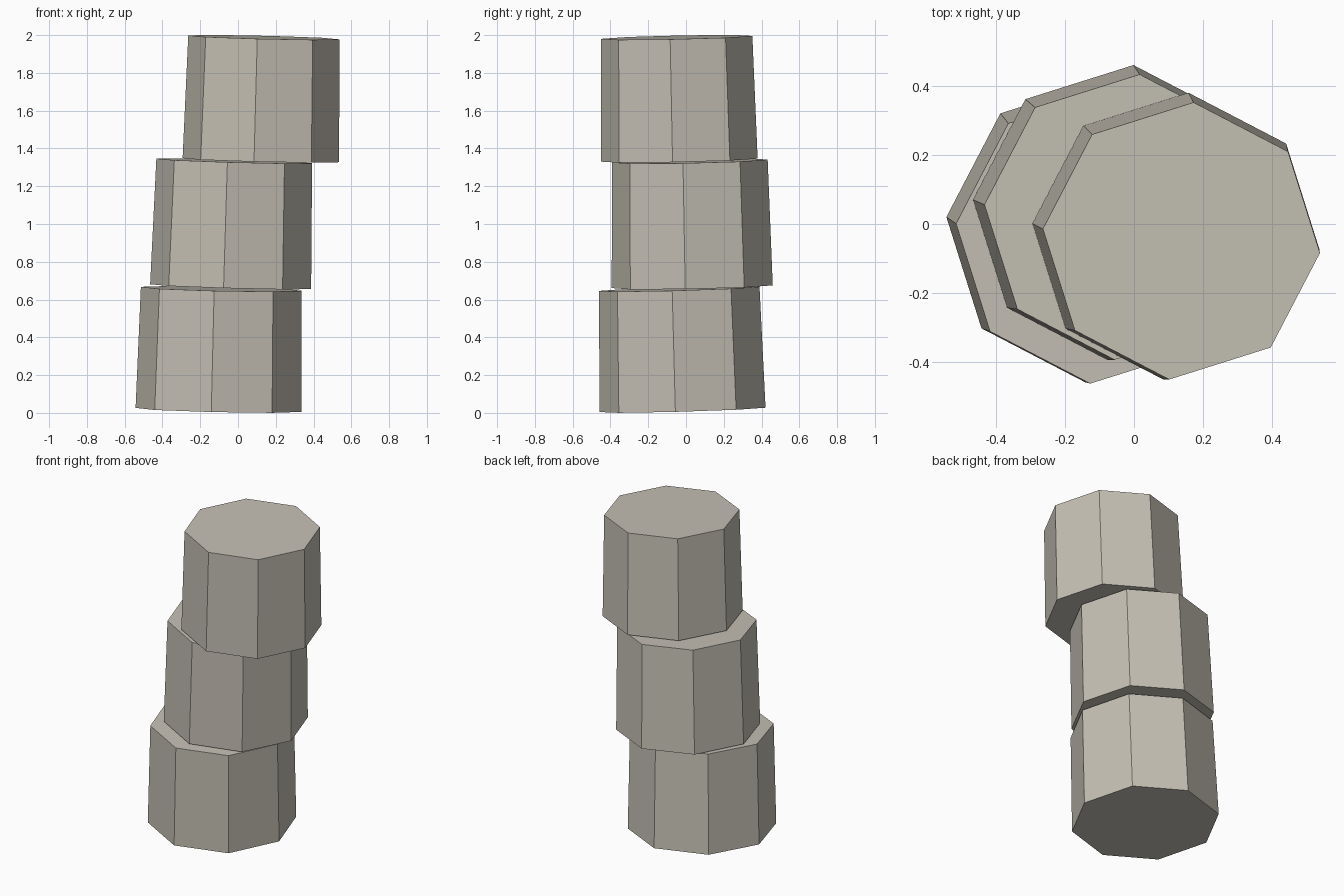
import bpy, bmesh, math
from mathutils import Vector, Matrix

if "Cube" in bpy.data.objects:
    bpy.data.objects.remove(bpy.data.objects["Cube"])

stone = bpy.data.materials.new("warm_grey_stone")
stone.diffuse_color = (0.56, 0.53, 0.46, 1.0)
stone.use_nodes = True
stone.node_tree.nodes["Principled BSDF"].inputs["Base Color"].default_value = stone.diffuse_color


def drum(name, base, top, r_base, r_top, turn=-5):
    """Tapered eight-sided column drum, tilted along the line base -> top."""
    base, top = Vector(base), Vector(top)
    axis = top - base
    tilt = Vector((0, 0, 1)).rotation_difference(axis).to_matrix().to_4x4()
    place = (Matrix.Translation((base + top) / 2) @ tilt
             @ Matrix.Rotation(math.radians(turn), 4, 'Z'))
    bm = bmesh.new()
    rings = []
    for r, z in ((r_base, -axis.length / 2), (r_top, axis.length / 2)):
        rings.append([bm.verts.new((r * math.cos(i * math.pi / 4),
                                    r * math.sin(i * math.pi / 4), z))
                      for i in range(8)])
    low, high = rings
    bm.faces.new(low[::-1])
    bm.faces.new(high)
    for i in range(8):
        j = (i + 1) % 8
        bm.faces.new((low[i], low[j], high[j], high[i]))
    mesh = bpy.data.meshes.new(name)
    bm.to_mesh(mesh)
    bm.free()
    mesh.materials.append(stone)
    obj = bpy.data.objects.new(name, mesh)
    obj.matrix_world = place
    bpy.context.collection.objects.link(obj)


# Three stacked drums, each shifted and leaning a little
drum("lower_drum", (-0.103, -0.018, 0.016), (-0.089, -0.036, 0.657), 0.441, 0.427)
drum("middle_drum", (-0.039, 0.033, 0.668), (-0.020, 0.020, 1.334), 0.428, 0.414)
drum("upper_drum", (0.121, -0.035, 1.338), (0.137, -0.049, 1.988), 0.416, 0.402)
